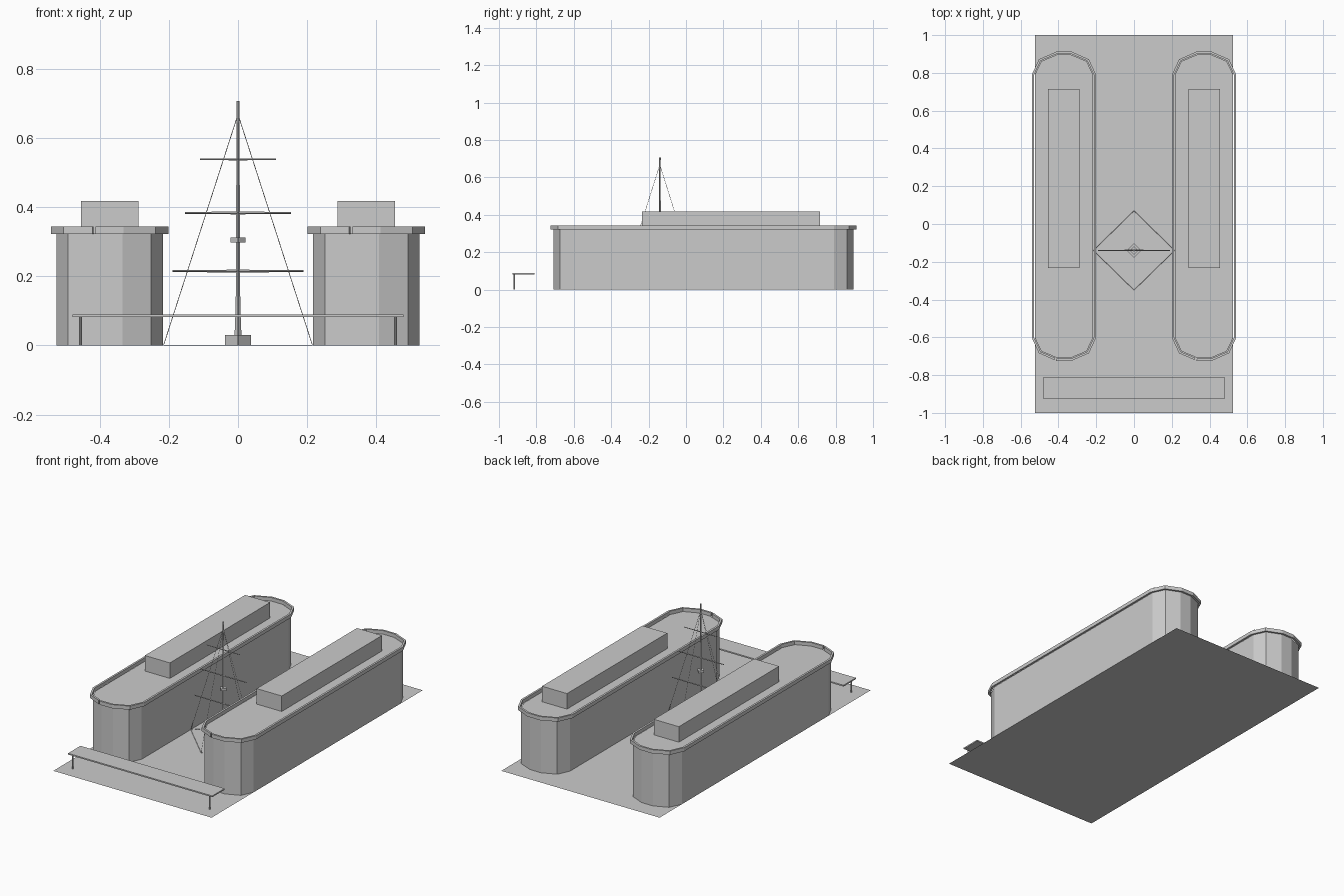
import bpy
import bmesh
import math
from mathutils import Vector

cube = bpy.data.objects.get("Cube")
if cube:
    bpy.data.objects.remove(cube, do_unlink=True)

grey = bpy.data.materials.new("plain grey")
grey.use_nodes = True
grey.diffuse_color = (0.6, 0.6, 0.6, 1)
grey.node_tree.nodes["Principled BSDF"].inputs["Base Color"].default_value = (0.6, 0.6, 0.6, 1)


def finish(name, bm, recalc=True):
    if recalc:
        bmesh.ops.recalc_face_normals(bm, faces=bm.faces)
    mesh = bpy.data.meshes.new(name)
    bm.to_mesh(mesh)
    bm.free()
    mesh.materials.append(grey)
    obj = bpy.data.objects.new(name, mesh)
    bpy.context.collection.objects.link(obj)
    return obj


def box(name, low, high):
    bm = bmesh.new()
    bmesh.ops.create_cube(bm, size=1)
    low, high = Vector(low), Vector(high)
    for v in bm.verts:
        v.co = (low + high) / 2 + v.co * (high - low)
    return finish(name, bm)


def rod(name, start, end, r1, r2=None, sides=4):
    """Tapered bar between two points."""
    start, end = Vector(start), Vector(end)
    axis = end - start
    bm = bmesh.new()
    bmesh.ops.create_cone(bm, cap_ends=True, segments=sides, radius1=r1,
                          radius2=r1 if r2 is None else r2, depth=axis.length)
    turn = axis.to_track_quat('Z', 'Y')
    for v in bm.verts:
        v.co = turn @ v.co + (start + end) / 2
    return finish(name, bm)


def outline(cx, grow):
    """Long hall plan with faceted round ends, starting beside the rim joint."""
    half, depth = 0.154 + grow, 0.11 + grow
    end = [(-0.24, 0.97), (0.24, 0.97), (0.78, 0.65), (1, 0)]
    front = [(cx + half * c, -0.602 - depth * s) for c, s in end]
    back = [(cx + half * c, 0.79 + depth * s) for c, s in reversed(end[1:])]
    back += [(cx - half * c, 0.79 + depth * s) for c, s in end[1:]]
    left = [(cx - half * c, -0.602 - depth * s) for c, s in reversed(end[2:])]
    return front + back + left


def hall(side, cx):
    # Walls and flat roof
    bm = bmesh.new()
    base = bm.faces.new([bm.verts.new((x, y, 0)) for x, y in outline(cx, 0)])
    moved = bmesh.ops.extrude_face_region(bm, geom=[base])["geom"]
    bmesh.ops.translate(bm, vec=(0, 0, 0.325),
                        verts=[v for v in moved if isinstance(v, bmesh.types.BMVert)])
    finish(side + "_hall", bm)

    # Raised rim, open by a narrow joint at the front
    bm = bmesh.new()
    rings = []
    inner, outer = outline(cx, 0.004), outline(cx, 0.016)
    for loop in (inner, outer):
        a, b = Vector(loop[-1]), Vector(loop[0])
        loop.append(tuple(a.lerp(b, 0.9)))
    for a, b in zip(inner, outer):
        rings.append([bm.verts.new((*p, z)) for p, z in
                      ((a, 0.322), (b, 0.322), (b, 0.344), (a, 0.344))])
    for r, s in zip(rings, rings[1:]):
        for i in range(4):
            j = (i + 1) % 4
            bm.faces.new((r[i], r[j], s[j], s[i]))
    bm.faces.new(rings[0])
    bm.faces.new(rings[-1])
    finish(side + "_roof_rim", bm)

    # Block on the roof
    box(side + "_roof_block", (cx - 0.083, -0.234, 0.32), (cx + 0.083, 0.716, 0.418))


hall("right", -0.371)
hall("left", 0.371)

# Ground sheet
bm = bmesh.new()
bm.faces.new([bm.verts.new((x, y, 0)) for x, y in
              ((-0.525, -1), (0.525, -1), (0.525, 1), (-0.525, 1))])
finish("ground_sheet", bm, recalc=False)

# Canopy across the front
box("canopy_top", (-0.478, -0.927, 0.082), (0.478, -0.81, 0.09))
for side, x in (("right", -0.455), ("left", 0.455)):
    rod(side + "_canopy_post", (x, -0.917, 0), (x, -0.917, 0.083), 0.004, sides=8)

# Mast with square collars
MY = -0.14
for name, low, high, r1, r2 in (
        ("mast_base", 0, 0.03, 0.038, 0.038),
        ("mast_foot", 0.03, 0.13, 0.01, 0.006),
        ("mast_pole", 0.03, 0.7, 0.007, 0.004),
        ("mast_platform", 0.298, 0.312, 0.022, 0.022),
        ("mast_cap", 0.692, 0.706, 0.005, 0.005)):
    rod(name, (0, MY, low), (0, MY, high), r1, r2)

# Yards, thicker in the middle
for name, z, half, r in (("lower", 0.215, 0.19, 0.004),
                         ("middle", 0.383, 0.153, 0.004),
                         ("upper", 0.538, 0.11, 0.003)):
    for side, s in (("right", -1), ("left", 1)):
        rod(f"{name}_yard_{side}", (0, MY, z), (s * half, MY, z), r, r * 0.7)

# Stays and the rope diamond on the ground
feet = [(0.215, MY, 0.001), (0, MY + 0.21, 0.001),
        (-0.215, MY, 0.001), (0, MY - 0.21, 0.001)]
for i, foot in enumerate(feet):
    rod(f"stay_{i + 1}", foot, (0, MY, 0.668), 0.001)
    rod(f"ground_rope_{i + 1}", foot, feet[(i + 1) % 4], 0.001)
